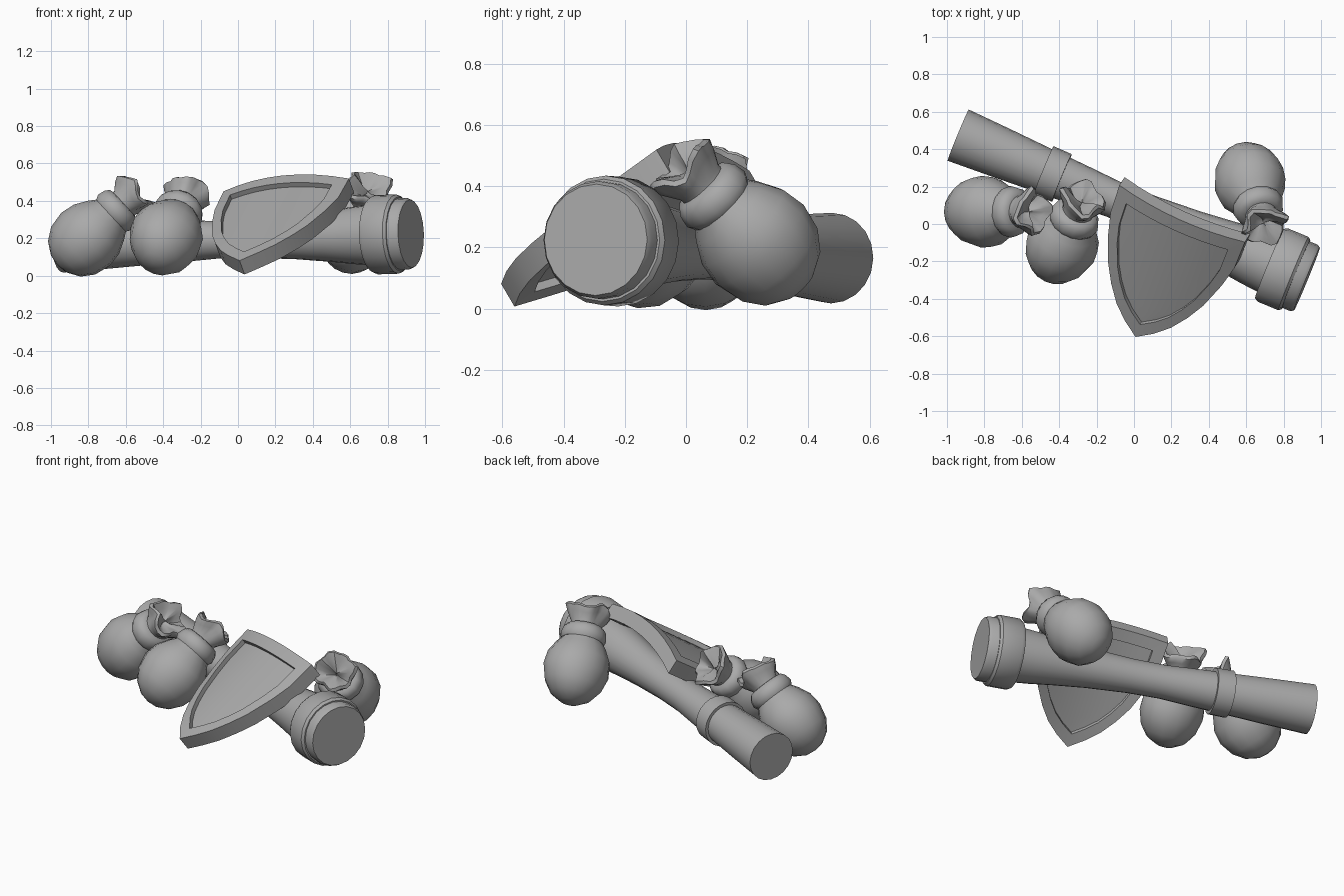
import bpy, bmesh, math
from mathutils import Vector

cube = bpy.data.objects.get("Cube")
if cube:
    bpy.data.objects.remove(cube)

grey = bpy.data.materials.new("stone grey")
grey.use_nodes = True
grey.diffuse_color = (0.4, 0.4, 0.4, 1)
grey.node_tree.nodes["Principled BSDF"].inputs["Base Color"].default_value = grey.diffuse_color


def finish(name, bm, angle=35):
    bmesh.ops.remove_doubles(bm, verts=bm.verts, dist=0.0005)
    bmesh.ops.dissolve_degenerate(bm, edges=bm.edges, dist=0.0001)
    bmesh.ops.recalc_face_normals(bm, faces=bm.faces)
    mesh = bpy.data.meshes.new(name)
    bm.to_mesh(mesh)
    bm.free()
    obj = bpy.data.objects.new(name, mesh)
    bpy.context.collection.objects.link(obj)
    mesh.materials.append(grey)
    bpy.ops.object.select_all(action='DESELECT')
    obj.select_set(True)
    bpy.context.view_layer.objects.active = obj
    bpy.ops.object.shade_smooth_by_angle(angle=math.radians(angle))
    return obj


def skin(bm, rings, closed=True):
    """Join equal rows of points with quads."""
    rows = [[bm.verts.new(p) for p in ring] for ring in rings]
    n = len(rows[0])
    for a, b in zip(rows, rows[1:]):
        for i in range(n if closed else n - 1):
            j = (i + 1) % n
            bm.faces.new((a[i], a[j], b[j], b[i]))


def lathe(name, origin, axis, profile, sides, wobble=None, angle=35):
    """Revolve (distance, radius) pairs around an axis."""
    origin, turn = Vector(origin), Vector(axis).to_track_quat('Z', 'Y')
    rings = []
    for s, r in profile:
        ring = []
        for i in range(sides):
            a = math.tau * i / sides
            ds, k = wobble(s, a) if wobble else (0, 1)
            p = Vector((r * k * math.cos(a), r * k * math.sin(a), s + ds))
            ring.append(origin + turn @ p)
        rings.append(ring)
    bm = bmesh.new()
    skin(bm, rings)
    return finish(name, bm, angle)


# Tapered club with two bands
start, end = Vector((-0.94, 0.475, 0.165)), Vector((0.925, -0.295, 0.225))
axis = end - start
lathe("club_shaft", start, axis,
      [(0, 0), (0, .148), (.25, .136), (.5, .122), (.7, .112), (.9, .1), (1.1, .102),
       (1.35, .117), (1.55, .137), (1.7, .155), (1.85, .168), (1.85, 0)], 20)
lathe("club_grip_band", start, axis,
      [(.494, .1), (.494, .14), (.6, .138), (.6, .1)], 20)
lathe("club_head_band", start, axis,
      [(1.8, .14), (1.8, .2), (1.82, .212), (1.94, .212), (1.955, .2), (1.955, .15)], 20)
lathe("club_head_end", start, axis,
      [(1.9, 0), (1.9, .192), (2.0, .192), (2.018, .182), (2.018, 0)], 20)


# Tied sacks: body, collar and ruffled mouth
def ruffle(s, a):
    k = max(0, min(1, (s - .28) / .08))
    return (k * (.02 * math.sin(3 * a) + .01 * math.sin(5 * a + 1)),
            1 + k * (.1 * math.sin(4 * a + .5) + .07 * math.sin(7 * a)))


def lumpy(s, a):
    return 0, 1 + .03 * math.sin(2 * a + 9 * s)


sacks = {
    "outer": ((-.815, .065, .195), (.27, 0, .25)),
    "middle": ((-.39, -.125, .2), (.13, .28, .26)),
    "side": ((.615, .24, .21), (.09, -.27, .28)),
}
for label, (centre, aim) in sacks.items():
    lathe(label + "_sack_body", centre, aim,
          [(-.205, 0), (-.195, .06), (-.155, .125), (-.09, .17), (0, .192), (.08, .182),
           (.15, .146), (.2, .11), (.24, .09)], 16, lumpy, 60)
    lathe(label + "_sack_collar", centre, aim,
          [(.19, .09), (.185, .122), (.21, .135), (.25, .127), (.275, .108), (.28, .08)],
          14, lumpy, 60)
    lathe(label + "_sack_ruffle", centre, aim,
          [(.25, .085), (.29, .085), (.34, .112), (.375, .124), (.39, .11), (.37, .075),
           (.34, .03), (.33, 0)], 24, ruffle, 50)

# Curved shield with a raised rim on both faces
tip = Vector((.027, -.574, .03))
left, right = Vector((-.085, .21, .45)), Vector((.6, -.1, .52))
up = ((left + right) / 2 - tip).normalized()
across = (right - left).normalized()
normal = across.cross(up).normalized()
outer = [(0, 0), (.085, .065), (.16, .14), (.225, .235), (.28, .34), (.335, .5),
         (.365, .63), (.37, .81)]
inner = [(w * .81, .085 + h * .8) for w, h in outer]
COLUMNS = 8


def shield_point(w, h, depth):
    bulge = .062 * (1 - (w / .37) ** 2)
    return tip + across * w + up * h + normal * (bulge - depth)


def row(w, h, depth):
    return [shield_point(w * (2 * i / COLUMNS - 1), h, depth) for i in range(COLUMNS + 1)]


def outline(side, depth):
    w, h = side[-1]
    rising = [shield_point(-a, b, depth) for a, b in side[:-1]]
    falling = [shield_point(a, b, depth) for a, b in side[-2:0:-1]]
    return rising + row(w, h, depth) + falling


bm = bmesh.new()
skin(bm, [outline(inner, .028), outline(inner, 0), outline(outer, 0),
          outline(outer, .09), outline(inner, .09), outline(inner, .062)])
for depth in (.028, .062):
    skin(bm, [row(w, h, depth) for w, h in inner], closed=False)
finish("shield", bm)
